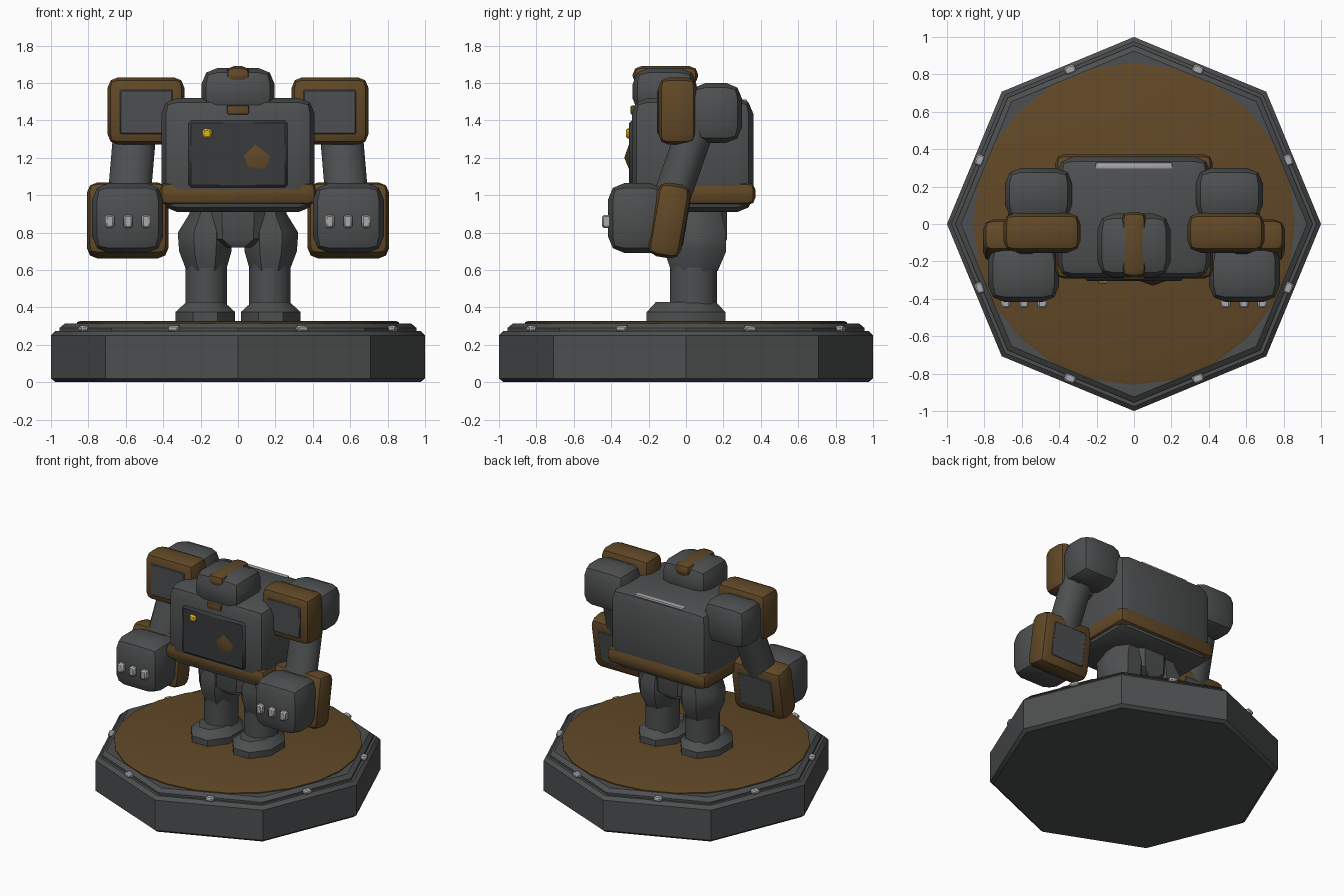
import bpy, bmesh, math
from mathutils import Matrix, Vector

if "Cube" in bpy.data.objects:
    bpy.data.objects.remove(bpy.data.objects["Cube"])


def material(name, r, g, b):
    m = bpy.data.materials.new(name)
    m.diffuse_color = (r, g, b, 1)
    m.use_nodes = True
    m.node_tree.nodes["Principled BSDF"].inputs["Base Color"].default_value = m.diffuse_color
    return m


GREY = material("dark_grey", 0.075, 0.078, 0.08)
DARK = material("darker_grey", 0.04, 0.042, 0.045)
BROWN = material("brown", 0.12, 0.065, 0.02)
STEEL = material("steel", 0.4, 0.4, 0.42)
YELLOW = material("yellow", 0.75, 0.48, 0.01)


def finish(name, bm, mat):
    bmesh.ops.recalc_face_normals(bm, faces=bm.faces)
    me = bpy.data.meshes.new(name)
    bm.to_mesh(me)
    bm.free()
    me.materials.append(mat)
    ob = bpy.data.objects.new(name, me)
    bpy.context.collection.objects.link(ob)
    return ob


def box(name, loc, size, bevel=0.0, mat=GREY, rot=(0, 0, 0), seg=2):
    """Bevelled box centred on loc, rotated by (x, z) style euler angles."""
    bm = bmesh.new()
    bmesh.ops.create_cube(bm, size=1)
    bmesh.ops.scale(bm, vec=size, verts=bm.verts)
    if bevel:
        bmesh.ops.bevel(bm, geom=bm.edges[:], offset=bevel, segments=seg,
                        profile=0.5, affect='EDGES')
    ob = finish(name, bm, mat)
    ob.location = loc
    ob.rotation_euler = rot
    return ob


def loft(name, rings, n=8, turn=0.5, mat=GREY):
    """Stack of n-sided rings (x, y, z, half width, half depth), capped."""
    bm = bmesh.new()
    k = 1 / math.cos(math.pi / n) if turn else 1
    loops = []
    for x, y, z, rx, ry in rings:
        angs = [2 * math.pi * (i + turn) / n for i in range(n)]
        loops.append([bm.verts.new((x + k * rx * math.cos(a),
                                    y + k * ry * math.sin(a), z)) for a in angs])
    for a, b in zip(loops, loops[1:]):
        for i in range(n):
            j = (i + 1) % n
            bm.faces.new((a[i], a[j], b[j], b[i]))
    bm.faces.new(loops[0][::-1])
    bm.faces.new(loops[-1])
    return finish(name, bm, mat)


# Octagonal base, raised rim and round ground disc
loft("base", [(0, 0, z, r, r) for z, r in
              ((0, .975), (.02, 1), (.25, 1), (.275, .975))], 8, 0)
loft("base_rim", [(0, 0, z, r, r) for z, r in
                  ((.26, .955), (.29, .955), (.315, .925))], 8, 0)
loft("ground_disc", [(0, 0, z, r, r) for z, r in
                     ((.30, .86), (.322, .86), (.328, .84))], 24, 0, BROWN)
for i in range(8):
    a = math.pi / 8 + i * math.pi / 4
    box("base_bolt", (.893 * math.cos(a), .893 * math.sin(a), .287),
        (.045, .06, .03), .008, STEEL, (0, 0, a), 1)

# Torso with waist band, pelvis and back vent
box("torso", (0, .035, 1.215), (.82, .65, .61), .085)
box("waist_band", (0, .04, 1.008), (.84, .665, .125), .045, BROWN)
loft("pelvis", [(0, .04, .72, .08, .15), (0, .04, .765, .2, .18),
                (0, .04, .95, .21, .18)])
box("back_vent", (0, .31, 1.495), (.41, .035, .035), .008, STEEL)

# Chest plate, warning light and faceted emblem
box("chest_plate", (0, -.275, 1.22), (.55, .06, .38), .025, DARK, seg=1)
box("chest_light", (-.165, -.305, 1.33), (.05, .03, .05), .01, YELLOW, (0, .15, 0), 1)
bm = bmesh.new()
front = [(.005, 1.215), (.09, 1.3), (.2, 1.21), (.165, 1.115), (.035, 1.13)]
rim = [bm.verts.new((x, -.295, z)) for x, z in front]
tip = bm.verts.new((.1, -.33, 1.2))
for i in range(5):
    bm.faces.new((rim[i], rim[(i + 1) % 5], tip))
bm.faces.new(rim)
finish("chest_stud", bm, BROWN)

# Head with crest and mouth guard
box("head", (0, -.115, 1.555), (.39, .34, .25), .085)
box("head_crest", (0, -.11, 1.64), (.135, .35, .1), .045, BROWN)
box("mouth_guard", (0, -.272, 1.455), (.12, .05, .05), .01, BROWN)

for s, side in ((-1, "left"), (1, "right")):
    # Leg
    loft(side + "_foot", [(s * .175, 0, .32, .16, .21), (s * .175, 0, .375, .16, .21),
                          (s * .175, 0, .43, .1, .16)])
    loft(side + "_shin", [(s * .17, .04, .40, .112, .125),
                          (s * .17, .04, .64, .112, .125)], 12)
    loft(side + "_thigh", [(s * .17, .045, .595, .105, .125),
                           (s * .175, .05, .70, .14, .165),
                           (s * .175, .05, .80, .147, .165),
                           (s * .16, .05, .90, .10, .14),
                           (s * .16, .05, .93, .10, .14)])
    # Shoulder block with armour plate and panel
    box(side + "_shoulder", (s * .51, .16, 1.44), (.36, .28, .32), .085)
    box(side + "_shoulder_plate", (s * .492, -.045, 1.45), (.41, .205, .36), .055, BROWN)
    box(side + "_shoulder_panel", (s * .49, -.14, 1.445), (.28, .03, .235), .005, seg=1)
    # Arm
    loft(side + "_arm", [(s * .545, .075, 1.42, .115, .105),
                         (s * .585, -.09, .95, .115, .105)], 12)
    # Cuff, fist and knuckles
    tilt = (-.17, 0, 0)
    box(side + "_cuff", (s * .59, -.09, .865), (.435, .18, .4), .055, BROWN, tilt)
    back = Vector((s * .59, -.09, .865)) + Matrix.Rotation(-.17, 3, 'X') @ Vector((0, .085, 0))
    box(side + "_cuff_panel", back, (.28, .02, .25), .005, GREY, tilt, 1)
    box(side + "_fist", (s * .59, -.26, .878), (.38, .315, .375), .09)
    for x in (.49, .588, .686):
        box(side + "_knuckle", (s * x, -.425, .86), (.05, .05, .07), .01, STEEL, seg=1)

bpy.ops.object.select_all(action='SELECT')
bpy.context.view_layer.objects.active = bpy.data.objects["torso"]
bpy.ops.object.shade_smooth_by_angle(angle=math.radians(40))
